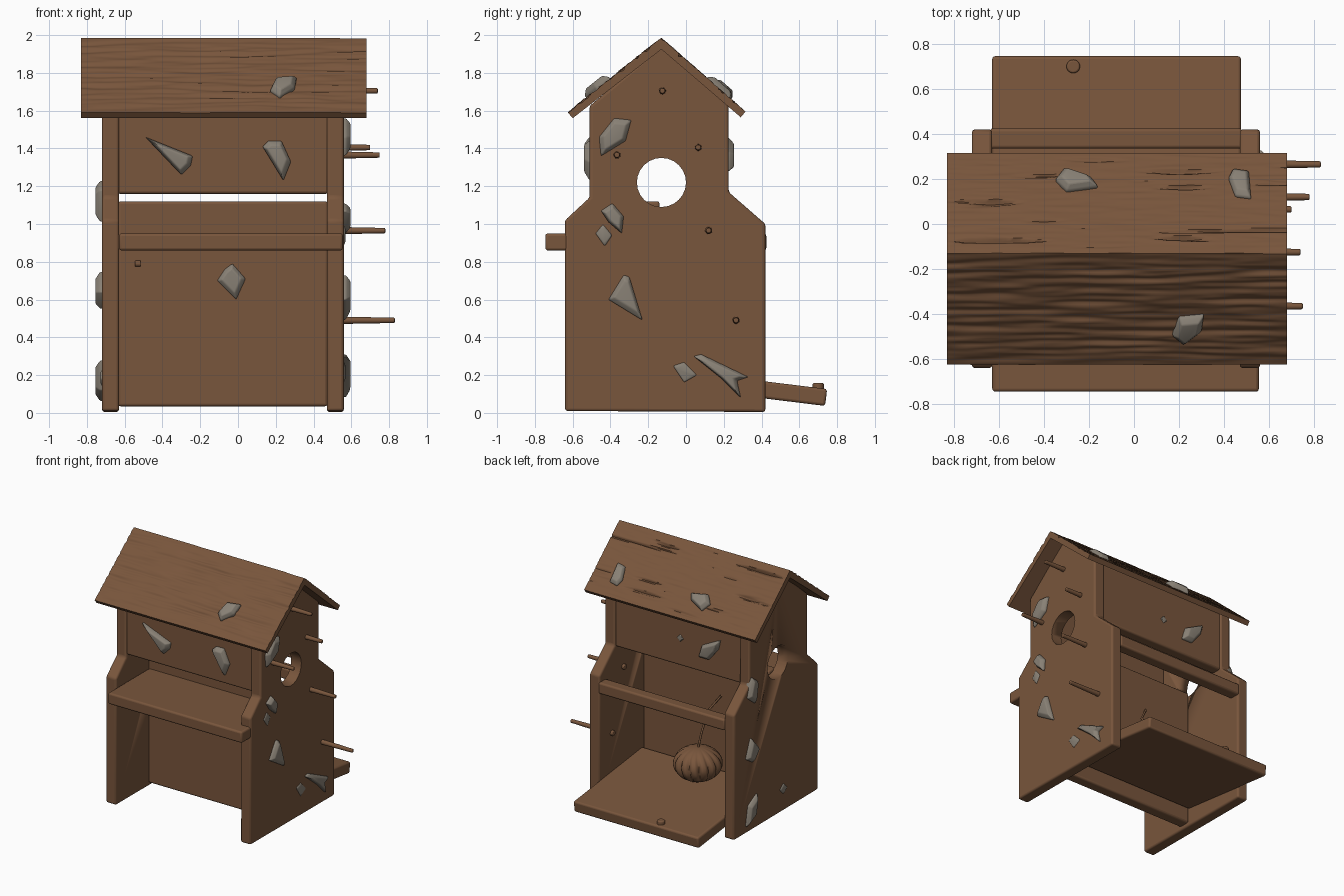
import bpy, bmesh, math
from mathutils import Vector, Matrix, noise

if "Cube" in bpy.data.objects:
    bpy.data.objects.remove(bpy.data.objects["Cube"])


def material(name, rgb):
    m = bpy.data.materials.new(name)
    m.diffuse_color = (*rgb, 1)
    m.use_nodes = True
    m.node_tree.nodes["Principled BSDF"].inputs["Base Color"].default_value = m.diffuse_color
    return m


WOOD = material("brown wood", (0.19, 0.092, 0.045))
STONE = material("grey stone", (0.25, 0.22, 0.18))


def finish(name, bm, mat, bevel=0.0, angle=35):
    bmesh.ops.recalc_face_normals(bm, faces=bm.faces[:])
    me = bpy.data.meshes.new(name)
    bm.to_mesh(me)
    bm.free()
    me.materials.append(mat)
    ob = bpy.data.objects.new(name, me)
    bpy.context.collection.objects.link(ob)
    if bevel:
        b = ob.modifiers.new("bevel", "BEVEL")
        b.width, b.segments, b.limit_method = bevel, 3, "ANGLE"
    bpy.ops.object.select_all(action="DESELECT")
    ob.select_set(True)
    bpy.context.view_layer.objects.active = ob
    bpy.ops.object.shade_smooth_by_angle(angle=math.radians(angle))
    return ob


def box(name, x0, x1, y0, y1, z0, z1, tilt=0, bevel=0.014):
    bm = bmesh.new()
    bmesh.ops.create_cube(bm, size=1)
    M = (Matrix.Translation(((x0 + x1) / 2, (y0 + y1) / 2, (z0 + z1) / 2))
         @ Matrix.Rotation(tilt, 4, "X") @ Matrix.Diagonal((x1 - x0, y1 - y0, z1 - z0, 1)))
    bm.transform(M)
    return finish(name, bm, WOOD, bevel)


def cylinder(name, centre, r1, r2, length, axis="Z", bevel=0.0):
    bm = bmesh.new()
    bmesh.ops.create_cone(bm, cap_ends=True, segments=24, radius1=r1, radius2=r2, depth=length)
    R = Matrix.Rotation(math.pi / 2, 4, "Y") if axis == "X" else Matrix()
    bm.transform(Matrix.Translation(centre) @ R)
    return finish(name, bm, WOOD, bevel)


# Side walls: gabled profile with a round entrance hole
PROFILE = [(-0.64, 0.01), (0.42, 0.005), (0.42, 1.0), (0.225, 1.17), (0.225, 1.63),
           (-0.13, 1.945), (-0.51, 1.625), (-0.51, 1.14), (-0.64, 1.02)]
for name, x0 in (("left_wall", -0.72), ("right_wall", 0.47)):
    bm = bmesh.new()
    f = bm.faces.new([bm.verts.new((x0, y, z)) for y, z in PROFILE])
    r = bmesh.ops.extrude_face_region(bm, geom=[f])
    bmesh.ops.translate(bm, vec=(0.09, 0, 0), verts=[v for v in r["geom"] if isinstance(v, bmesh.types.BMVert)])
    wall = finish(name, bm, WOOD, 0.014)
    cutter = cylinder("hole_cutter", (x0 + 0.045, -0.13, 1.22), 0.13, 0.13, 0.4, "X")
    cutter.hide_render = True
    cut = wall.modifiers.new("hole", "BOOLEAN")
    cut.object, cut.operation, cut.solver = cutter, "DIFFERENCE", "EXACT"
    dg = bpy.context.evaluated_depsgraph_get()
    solid = bpy.data.meshes.new_from_object(wall.evaluated_get(dg))
    wall.modifiers.clear()
    wall.data = solid
    bpy.data.objects.remove(cutter)

# Panels, shelf, rear rail and the lowered rear door
box("front_upper_panel", -0.64, 0.48, -0.50, -0.42, 1.16, 1.63)
box("back_upper_panel", -0.64, 0.48, 0.13, 0.215, 1.16, 1.63)
box("inner_panel", -0.635, 0.475, -0.23, -0.14, 0.035, 1.12)
box("front_shelf", -0.63, 0.555, -0.745, -0.22, 0.86, 0.95)
box("rear_rail", -0.64, 0.48, 0.335, 0.425, 0.86, 0.95)
box("rear_door", -0.63, 0.475, -0.13, 0.745, 0.09, 0.18, math.radians(-7))
cylinder("door_knob", (-0.27, 0.70, 0.14), 0.03, 0.03, 0.035, bevel=0.008)

# Roof: one lofted slab whose top is grooved like bark
RIDGE, FRONT, BACK = Vector((-0.13, 1.985)), Vector((-0.625, 1.59)), Vector((0.315, 1.595))
UNDER = [(0.29, 1.565), (-0.13, 1.925), (-0.60, 1.56)]
NX, NS = 70, 80


def bark(x, s, side):
    n = noise.noise(Vector((x * 2.4, s * 34, side * 9.0)))
    fine = noise.noise(Vector((x * 6, s * 50, 5 + side * 3)))
    if side == 0:
        return 0.012 * n + 0.004 * fine - 0.016 * max(0, n - 0.3)
    return 0.003 * n - 0.05 * max(0, n - 0.33) + 0.003 * fine


bm = bmesh.new()
rings = []
for i in range(NX + 1):
    x = -0.83 + 1.51 * i / NX
    ring = []
    for k in range(2 * NS + 1):
        side = 0 if k < NS else 1
        t = k / NS - side
        p = FRONT.lerp(RIDGE, t) if side == 0 else RIDGE.lerp(BACK, t)
        d = RIDGE - FRONT if side == 0 else BACK - RIDGE
        nrm = Vector((-d.y, d.x)).normalized()
        edge = min(1, 6 * min(t, 1 - t) + 0.25)
        p = p + nrm * bark(x, t * d.length, side) * edge
        ring.append(bm.verts.new((x, p.x, p.y)))
    ring += [bm.verts.new((x, y, z)) for y, z in UNDER]
    rings.append(ring)
for a, b in zip(rings, rings[1:]):
    for k in range(len(a)):
        j = (k + 1) % len(a)
        bm.faces.new((a[k], a[j], b[j], b[k]))
bm.faces.new(rings[0])
bm.faces.new(rings[-1][::-1])
finish("roof", bm, WOOD, angle=50)

# Pegs sticking out of the right wall: y, z, tip x
for y, z, tip in ((-0.125, 1.705, 0.74), (0.065, 1.405, 0.70), (-0.365, 1.365, 0.75),
                  (0.12, 0.965, 0.78), (0.265, 0.49, 0.83)):
    cylinder("peg", ((tip + 0.45) / 2, y, z), 0.021, 0.014, tip - 0.45, "X", 0.006)
cylinder("small_nub", (-0.53, -0.235, 0.79), 0.016, 0.016, 0.03, "X", 0.004)


# Stone chips: outlines laid on a surface frame
def stone(origin, u, v, pts, h=0.035):
    o, u, v = Vector(origin), Vector(u), Vector(v)
    n = u.cross(v).normalized()
    c = sum((Vector(p) for p in pts), Vector((0, 0))) / len(pts)
    bm = bmesh.new()
    loops = []
    for k, depth in ((1.0, -0.03), (1.0, h * 0.35), (0.68, h)):
        loops.append([bm.verts.new(o + u * q.x + v * q.y + n * depth)
                      for q in (c + (Vector(p) - c) * k for p in pts)])
    for a, b in zip(loops, loops[1:]):
        for i in range(len(a)):
            j = (i + 1) % len(a)
            bm.faces.new((a[i], a[j], b[j], b[i]))
    bm.faces.new(loops[0][::-1])
    bm.faces.new(loops[-1])
    finish("stone_chip", bm, STONE, 0.007, 50)


X, Y, Z = (1, 0, 0), (0, 1, 0), (0, 0, 1)
NX_, NY_ = (-1, 0, 0), (0, -1, 0)
RIGHT = ((0.56, 0, 0), Y, Z)
LEFT = ((-0.72, 0, 0), NY_, Z)      # u = -y
FRONTP = ((0, -0.50, 0), X, Z)
BACKP = ((0, 0.215, 0), NX_, Z)     # u = -x
ROOF_F = ((0, -0.13, 1.985), X, (0, 1, 0.80))
ROOF_B = ((0, -0.13, 1.985), X, (0, 1, -0.88))

stone(*RIGHT, [(-0.46, 1.46), (-0.38, 1.56), (-0.29, 1.55), (-0.32, 1.44), (-0.45, 1.36)])
stone(*RIGHT, [(-0.45, 1.07), (-0.39, 1.11), (-0.33, 1.04), (-0.34, 0.95), (-0.41, 1.01)])
stone(*RIGHT, [(-0.48, 0.95), (-0.44, 1.0), (-0.39, 0.94), (-0.43, 0.88)], 0.008)
stone(*RIGHT, [(-0.41, 0.60), (-0.33, 0.73), (-0.30, 0.72), (-0.23, 0.49)])
stone(*RIGHT, [(0.04, 0.30), (0.08, 0.31), (0.33, 0.19), (0.27, 0.17), (0.29, 0.08), (0.19, 0.18)])
stone(*RIGHT, [(-0.07, 0.25), (-0.01, 0.27), (0.06, 0.20), (-0.01, 0.16)], 0.008)
stone(*LEFT, [(-0.26, 1.08), (-0.21, 1.23), (-0.14, 1.18), (-0.17, 1.01)])
stone(*LEFT, [(-0.28, 0.60), (-0.22, 0.75), (-0.12, 0.64), (-0.20, 0.55)])
stone(*LEFT, [(-0.28, 0.06), (-0.25, 0.22), (-0.14, 0.28), (-0.17, 0.12)])
stone(*LEFT, [(0.15, 0.19), (0.20, 0.23), (0.25, 0.18), (0.20, 0.14)], 0.008)
stone(*FRONTP, [(-0.49, 1.46), (-0.24, 1.36), (-0.25, 1.31), (-0.30, 1.26)], 0.04)
stone(*FRONTP, [(0.13, 1.41), (0.16, 1.44), (0.23, 1.44), (0.28, 1.33), (0.24, 1.23)], 0.04)
stone((0, -0.23, 0), X, Z, [(-0.03, 0.79), (0.04, 0.71), (-0.01, 0.60), (-0.11, 0.70), (-0.07, 0.76)])
stone(*BACKP, [(0.27, 1.28), (0.30, 1.38), (0.46, 1.46), (0.44, 1.38), (0.36, 1.28)], 0.04)
stone(*BACKP, [(0.07, 1.38), (0.10, 1.41), (0.13, 1.38), (0.10, 1.35)], 0.008)
stone(*ROOF_F, [(0.17, -0.36), (0.20, -0.28), (0.31, -0.27), (0.30, -0.34), (0.22, -0.40)], 0.04)
stone(*ROOF_B, [(-0.35, 0.32), (-0.31, 0.37), (-0.19, 0.33), (-0.16, 0.29), (-0.30, 0.27)], 0.04)
stone(*ROOF_B, [(0.42, 0.33), (0.44, 0.37), (0.51, 0.36), (0.52, 0.24), (0.45, 0.25)], 0.03)

# Ribbed round gourd on the open door, with a thin bent stalk
bm = bmesh.new()
bmesh.ops.create_uvsphere(bm, u_segments=96, v_segments=32, radius=1)
for v in bm.verts:
    a = math.atan2(v.co.y, v.co.x)
    rib = 1 - 0.13 * max(0, math.cos(14 * a + 1.5 * v.co.z)) * (1 - v.co.z ** 2)
    v.co = Vector((v.co.x * 0.18 * rib, v.co.y * 0.18 * rib, v.co.z * 0.13 * (0.8 + 0.2 * rib)))
bm.transform(Matrix.Translation((-0.14, 0.05, 0.33)))
finish("gourd", bm, WOOD, angle=60)

cu = bpy.data.curves.new("stalk", "CURVE")
cu.dimensions, cu.bevel_depth, cu.bevel_resolution = "3D", 0.008, 2
sp = cu.splines.new("POLY")
path = [(-0.14, 0.05, 0.44), (-0.15, 0.02, 0.56), (-0.14, -0.08, 0.70), (-0.22, -0.13, 0.82)]
sp.points.add(len(path) - 1)
for p, co in zip(sp.points, path):
    p.co = (*co, 1)
cu.materials.append(WOOD)
bpy.context.collection.objects.link(bpy.data.objects.new("stalk", cu))
